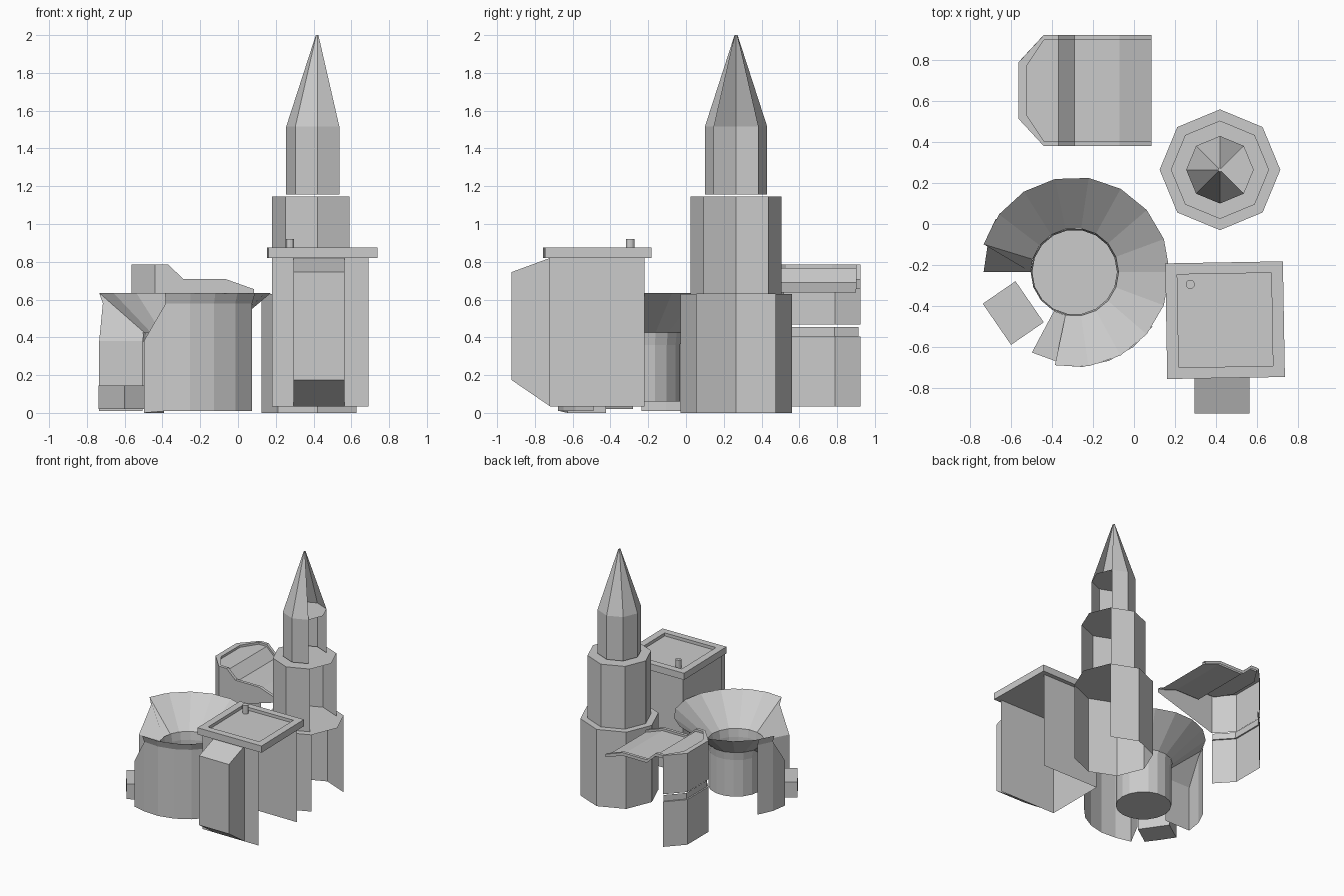
import bpy
from math import cos, sin, radians

if "Cube" in bpy.data.objects:
    bpy.data.objects.remove(bpy.data.objects["Cube"])


def mesh(name, verts, faces):
    me = bpy.data.meshes.new(name)
    me.from_pydata(verts, [], faces)
    me.update()
    ob = bpy.data.objects.new(name, me)
    bpy.context.collection.objects.link(ob)
    return ob


def loft(name, rings, closed=False, cap_low=False, cap_high=False, flip=False):
    """Skin a stack of equal-length point rows (rows run counter-clockwise)."""
    n = len(rings[0])
    verts = [p for r in rings for p in r]
    faces = []
    for k in range(len(rings) - 1):
        for i in range(n if closed else n - 1):
            j = (i + 1) % n
            faces.append((k * n + i, k * n + j, (k + 1) * n + j, (k + 1) * n + i))
    if cap_low:
        faces.append(tuple(reversed(range(n))))
    if cap_high:
        faces.append(tuple(range((len(rings) - 1) * n, len(rings) * n)))
    if flip:
        faces = [tuple(reversed(f)) for f in faces]
    return mesh(name, verts, faces)


def arc(c, r, z, a0, a1, n):
    return [(c[0] + r * cos(radians(a0 + (a1 - a0) * i / n)),
             c[1] + r * sin(radians(a0 + (a1 - a0) * i / n)), z) for i in range(n + 1)]


def rect(c, w, d, z, deg=0):
    a = radians(deg)
    return [(c[0] + x * cos(a) - y * sin(a), c[1] + x * sin(a) + y * cos(a), z)
            for x, y in ((-w / 2, -d / 2), (w / 2, -d / 2), (w / 2, d / 2), (-w / 2, d / 2))]


# Stepped octagonal tower, open on its east side
T = (0.42, 0.265)
for name, r, z0, z1 in (("tower_base", 0.295, 0, 0.63),
                        ("tower_middle", 0.24, 0.63, 1.145),
                        ("tower_top", 0.165, 1.155, 1.515)):
    loft(name, [arc(T, r, z0, 45, 315, 6), arc(T, r, z1, 45, 315, 6)])
    mesh(name + "_deck", arc(T, r, z1, 0, 315, 7), [tuple(range(8))])
loft("tower_spire", [arc(T, 0.165, 1.515, 45, 315, 6), arc(T, 0.008, 2.0, 45, 315, 6)])

# Round building: funnel roof, inner drum, partial outer wall
R = (-0.29, -0.235)
loft("funnel_roof", [arc(R, 0.215, 0.425, 258, 523, 13), arc(R, 0.465, 0.635, 258, 523, 13)],
     flip=True)
loft("inner_drum", [arc(R, 0.207, 0.06, 0, 340, 17), arc(R, 0.207, 0.36, 0, 340, 17),
                    arc(R, 0.215, 0.425, 0, 340, 17)], closed=True, cap_low=True)
for name, a0, a1, n in (("outer_wall_front", 258, 325, 4), ("outer_wall_back", 146, 163, 1)):
    loft(name, [arc(R, 0.445, 0.01, a0, a1, n), arc(R, 0.445, 0.58, a0, a1, n),
                arc(R, 0.465, 0.635, a0, a1, n)])


# Cut-out in the round building: side panels and sloped shoulders
def pt(r, deg, z):
    return (R[0] + r * cos(radians(deg)), R[1] + r * sin(radians(deg)), z)


for name, a, b, z0 in (("cutout_left", 180, 163, 0.01), ("cutout_right", 242, 258, 0.0)):
    v = [pt(0.215, a, z0), pt(0.445, a, z0), pt(0.445, a, 0.38), pt(0.215, a, 0.38),
         pt(0.215, b, 0.425), pt(0.465, b, 0.635), pt(0.445, b, 0.58), pt(0.445, b, 0.01)]
    f = [(3, 2, 1, 0), (4, 5, 6, 2, 3), (2, 6, 7, 1)]
    if a < b:
        f = [tuple(reversed(q)) for q in f]
    mesh(name, v, f)

# Small entrance block with arched door standing in the cut-out
E = (-0.59, -0.435)
loft("entrance_block", [rect(E, 0.194, 0.244, 0.02, 34.5), rect(E, 0.194, 0.244, 0.145, 34.5)],
     closed=True, cap_low=True, cap_high=True)
ca, sa = cos(radians(34.5)), sin(radians(34.5))
mesh("entrance_door", [(E[0] - 0.099 * ca - t * sa, E[1] - 0.099 * sa + t * ca, z)
                       for t, z in ((0.048, 0.02), (0.048, 0.105), (0.028, 0.128),
                                    (-0.028, 0.128), (-0.048, 0.105), (-0.048, 0.02))],
     [(0, 5, 4, 3, 2, 1)])

# Square building: three walls, east side open
w = [(0.69, -0.22), (0.18, -0.22), (0.18, -0.72), (0.69, -0.72)]
loft("square_walls", [[(x, y, z) for x, y in w] for z in (0.035, 0.82)])

# Projecting front bay with sloped top and bottom
bay = [(-0.72, 0.035), (-0.925, 0.175), (-0.925, 0.745), (-0.72, 0.82)]
loft("front_bay", [[(x, y, z) for y, z in bay] for x in (0.295, 0.565)],
     cap_low=True, cap_high=True, flip=True)

# Roof slab with sunken top, and roof pipe
S = (0.445, -0.47)
loft("square_roof", [rect(S, 0.575, 0.565, 0.82, 1), rect(S, 0.575, 0.565, 0.875, 1),
                     rect(S, 0.46, 0.455, 0.875, 1), rect(S, 0.46, 0.455, 0.85, 1)],
     closed=True, cap_low=True, cap_high=True)
loft("roof_pipe", [arc((0.275, -0.295), 0.022, z, 0, 330, 11) for z in (0.85, 0.92)],
     closed=True, cap_high=True)

# Rear building walls: chamfered west end, in two tiers with a slit between
west = [(-0.44, 0.925), (-0.565, 0.79), (-0.565, 0.515), (-0.44, 0.38)]
inset = [(-0.436, 0.913), (-0.553, 0.785), (-0.553, 0.52), (-0.436, 0.392)]
loft("rear_wall_lower", [[(x, y, 0.035) for x, y in west], [(x, y, 0.405) for x, y in west],
                         [(x, y, 0.405) for x, y in inset], [(x, y, 0.455) for x, y in inset]])
loft("rear_wall_upper", [[(x, y, z) for x, y in west] for z in (0.467, 0.785)])

# Rear roof: stepped profile with a raised rim around a lower sheet
# columns: x, roof height, outer half width, inner half width
prof = [(-0.565, 0.785, 0.137, 0.122), (-0.44, 0.785, 0.272, 0.247), (-0.37, 0.785, 0.272, 0.247),
        (-0.29, 0.71, 0.272, 0.247), (-0.07, 0.71, 0.272, 0.247), (0.085, 0.655, 0.272, 0.247)]
YC = 0.652
rows = []
for i, (x, z, o, n) in enumerate(prof):
    xi = x + 0.042 if i == 0 else x
    rows.append([(x, YC - o, z - 0.025), (x, YC - o, z), (xi, YC - n, z), (xi, YC - n, z - 0.018),
                 (xi, YC + n, z - 0.018), (xi, YC + n, z), (x, YC + o, z), (x, YC + o, z - 0.025)])
loft("rear_roof", rows, flip=True)
a, b = rows[0][1], rows[0][6]
mesh("rear_roof_west_rim", [a, b, rows[0][5], rows[0][2], rows[0][3], rows[0][4]],
     [(0, 3, 2, 1), (3, 4, 5, 2)])

# Rear building south wall hanging under the roof
top = [(x, YC - o, z) for x, z, o, n in prof[1:]]
low = [(x, y, 0.467 + (x + 0.44) / 0.525 * 0.16) for x, y, z in top]
loft("rear_south_wall", [low, top])
